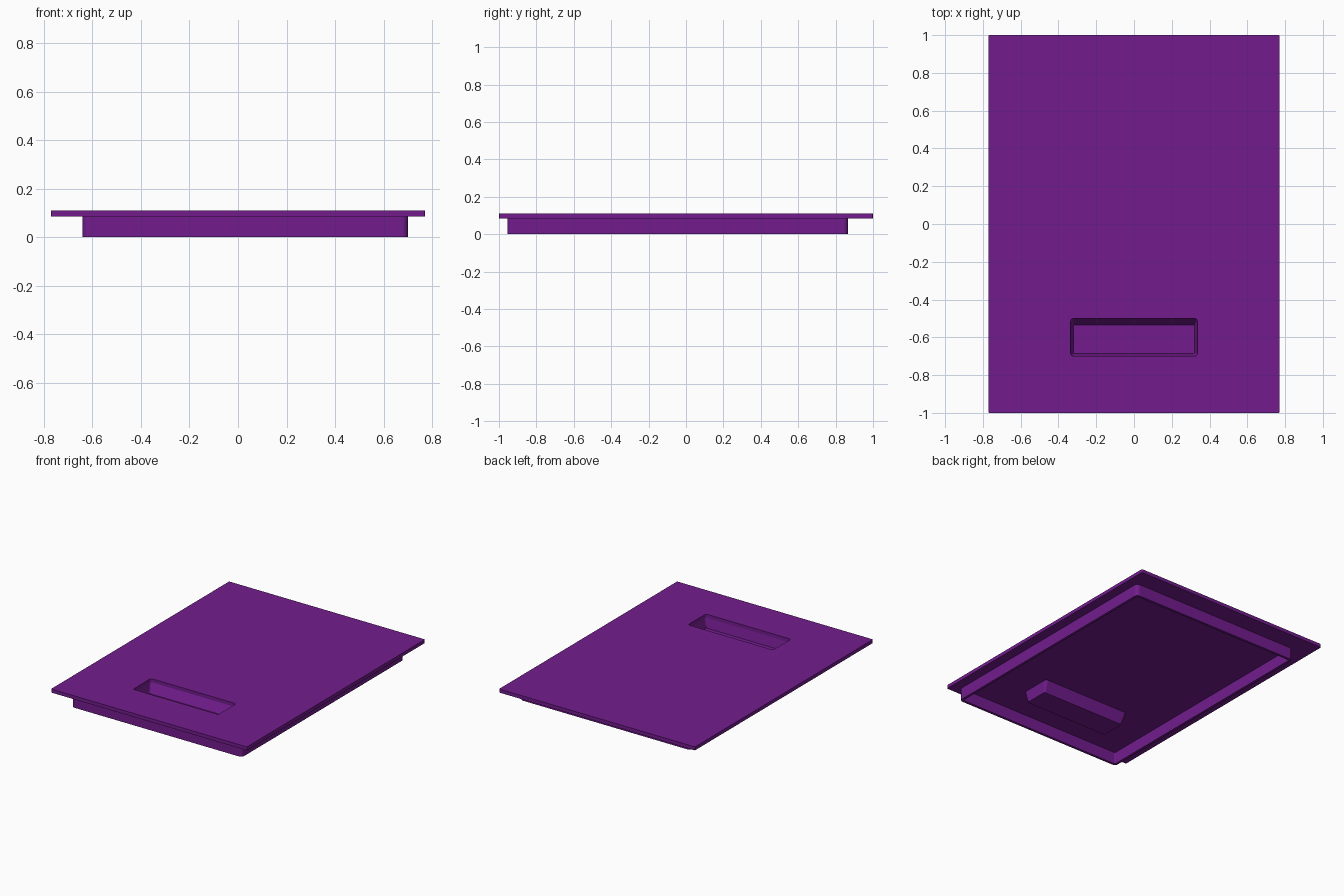
import bpy, bmesh, math

if "Cube" in bpy.data.objects:
    bpy.data.objects.remove(bpy.data.objects["Cube"])

purple = bpy.data.materials.new("purple")
purple.diffuse_color = (0.17, 0.012, 0.27, 1)
purple.use_nodes = True
purple.node_tree.nodes["Principled BSDF"].inputs["Base Color"].default_value = purple.diffuse_color


def ring(x0, x1, y0, y1, z, r, seg=4):
    """Rounded rectangle as a counter-clockwise point loop."""
    pts = []
    corners = [(x1 - r, y1 - r), (x0 + r, y1 - r), (x0 + r, y0 + r), (x1 - r, y0 + r)]
    for k, (cx, cy) in enumerate(corners):
        for i in range(seg + 1):
            a = math.pi / 2 * (k + i / seg)
            pts.append((cx + r * math.cos(a), cy + r * math.sin(a), z))
    return pts


def loft(name, rings, closed):
    """Skin successive rings; either cap both ends or join last to first."""
    bm = bmesh.new()
    loops = [[bm.verts.new(p) for p in r] for r in rings]
    n = len(loops[0])
    pairs = list(zip(loops, loops[1:]))
    if closed:
        pairs.append((loops[-1], loops[0]))
    else:
        bm.faces.new(loops[0])
        bm.faces.new(loops[-1])
    for a, b in pairs:
        for i in range(n):
            j = (i + 1) % n
            bm.faces.new((a[i], a[j], b[j], b[i]))
    bmesh.ops.recalc_face_normals(bm, faces=bm.faces)
    mesh = bpy.data.meshes.new(name)
    bm.to_mesh(mesh)
    bm.free()
    mesh.materials.append(purple)
    obj = bpy.data.objects.new(name, mesh)
    bpy.context.collection.objects.link(obj)
    return obj


TOP, UNDER = 0.11, 0.085

# Cover plate with a recessed finger pocket, lofted from pocket floor around to its underside
loft("cover_plate", [
    ring(-0.32, 0.32, -0.685, -0.535, 0.02, 0.006),
    ring(-0.335, 0.335, -0.70, -0.50, UNDER, 0.015),
    ring(-0.335, 0.335, -0.70, -0.50, TOP, 0.015),
    ring(-0.77, 0.77, -1.0, 1.0, TOP, 0.006),
    ring(-0.77, 0.77, -1.0, 1.0, UNDER, 0.006),
    ring(-0.347, 0.347, -0.712, -0.488, UNDER, 0.02),
    ring(-0.332, 0.332, -0.697, -0.523, 0.008, 0.012),
], closed=False)

# Thin locating rim beneath the plate, offset from its centre
X0, X1, Y0, Y1, W = -0.64, 0.70, -0.955, 0.865, 0.018
loft("locating_rim", [
    ring(X0, X1, Y0, Y1, 0, 0.025),
    ring(X0, X1, Y0, Y1, UNDER, 0.025),
    ring(X0 + W, X1 - W, Y0 + W, Y1 - W, UNDER, 0.008),
    ring(X0 + W, X1 - W, Y0 + W, Y1 - W, 0, 0.008),
], closed=True)
